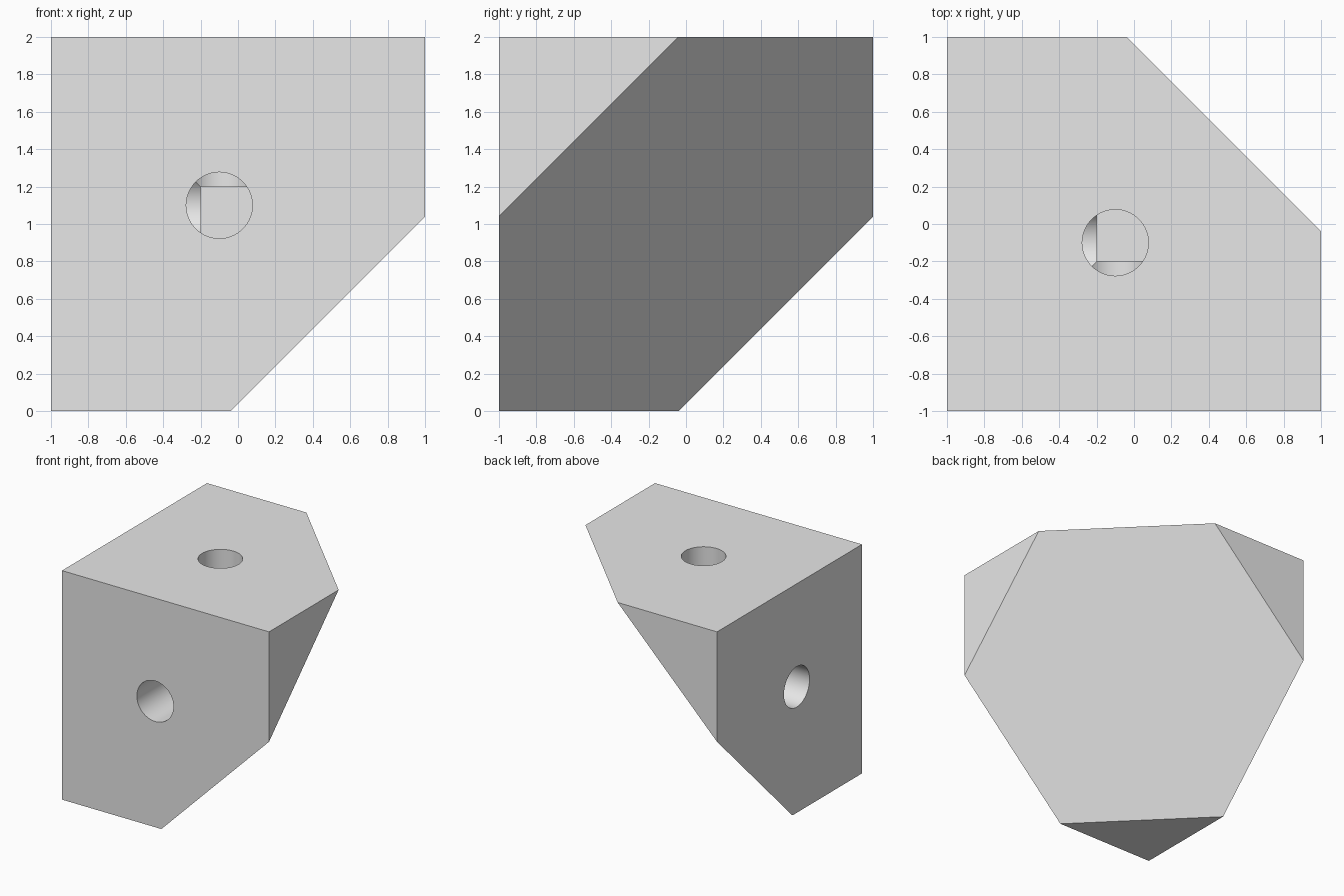
import bpy
import bmesh
import math
from mathutils import Vector

cube = bpy.data.objects.get("Cube")
if cube:
    bpy.data.objects.remove(cube, do_unlink=True)

grey = bpy.data.materials.new("light_grey")
grey.use_nodes = True
grey.diffuse_color = (0.8, 0.8, 0.8, 1)
grey.node_tree.nodes["Principled BSDF"].inputs["Base Color"].default_value = (0.8, 0.8, 0.8, 1)


def add_object(name, bm):
    mesh = bpy.data.meshes.new(name)
    bmesh.ops.recalc_face_normals(bm, faces=bm.faces)
    bm.to_mesh(mesh)
    bm.free()
    mesh.materials.append(grey)
    obj = bpy.data.objects.new(name, mesh)
    bpy.context.collection.objects.link(obj)
    return obj


# Block: a cube with one corner sliced off along its diagonal
bm = bmesh.new()
bmesh.ops.create_cube(bm, size=2)
bmesh.ops.translate(bm, verts=bm.verts, vec=(0, 0, 1))
cut = bmesh.ops.bisect_plane(bm, geom=bm.verts[:] + bm.edges[:] + bm.faces[:],
                             plane_co=(0, 0, 1.04), plane_no=(1, 1, -1), clear_outer=True)
rim = [e for e in cut["geom_cut"] if isinstance(e, bmesh.types.BMEdge)]
bmesh.ops.contextual_create(bm, geom=rim)
block = add_object("corner_block", bm)
bpy.context.view_layer.objects.active = block
block.select_set(True)

# Blind holes in the three full faces, meeting near the middle
middle = Vector((-0.1, -0.1, 1.1))
for name, axis in (("front", (0, -1, 0)), ("side", (-1, 0, 0)), ("top", (0, 0, 1))):
    outward = Vector(axis)
    bm = bmesh.new()
    bmesh.ops.create_cone(bm, cap_ends=True, segments=64, radius1=0.177, radius2=0.177, depth=0.9)
    turn = outward.to_track_quat("Z", "Y").to_matrix()
    bmesh.ops.rotate(bm, verts=bm.verts, cent=(0, 0, 0), matrix=turn)
    bmesh.ops.translate(bm, verts=bm.verts, vec=middle + outward * 0.55)
    cutter = add_object(name + "_hole_cutter", bm)
    cutter.hide_render = True
    drill = block.modifiers.new(name + "_hole", "BOOLEAN")
    drill.operation = "DIFFERENCE"
    drill.solver = "EXACT"
    drill.object = cutter
    bpy.ops.object.modifier_apply(modifier=drill.name)
    bpy.data.objects.remove(cutter, do_unlink=True)

bpy.ops.object.shade_smooth_by_angle(angle=math.radians(30))
